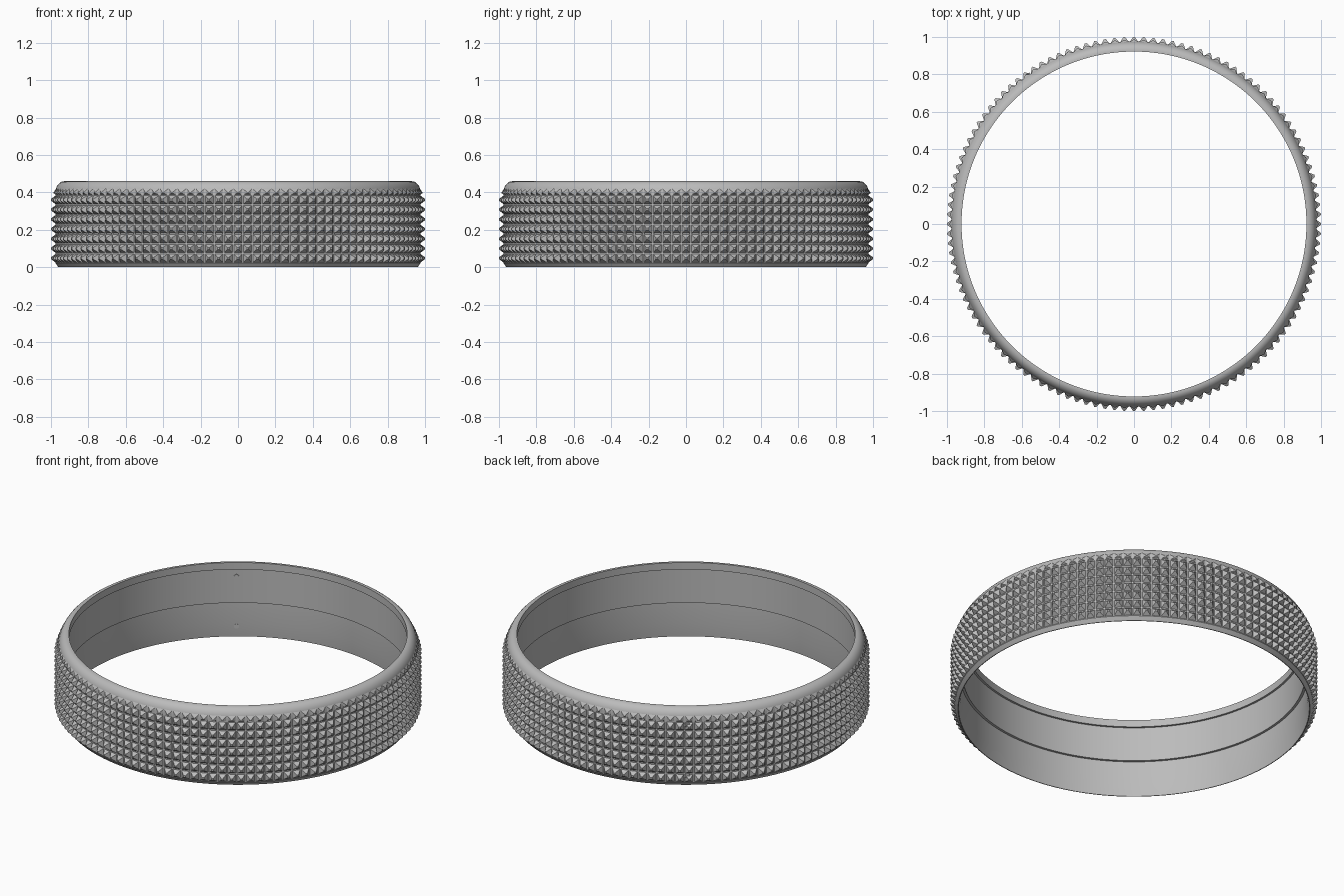
import bpy, bmesh, math
from mathutils import Matrix, Vector

if "Cube" in bpy.data.objects:
    bpy.data.objects.remove(bpy.data.objects["Cube"])

SEGMENTS = 240      # smoothness of the ring
COLUMNS = 120       # studs around the ring
ROWS = 7            # full rows of studs
PITCH = 0.052       # stud spacing in height
ROOT, TIP = 0.976, 1.0

grey = bpy.data.materials.new("satin grey")
grey.diffuse_color = (0.5, 0.5, 0.5, 1)
grey.use_nodes = True
grey.node_tree.nodes["Principled BSDF"].inputs["Base Color"].default_value = grey.diffuse_color


def add_object(name, bm, smooth=False):
    bmesh.ops.recalc_face_normals(bm, faces=bm.faces)
    mesh = bpy.data.meshes.new(name)
    bm.to_mesh(mesh)
    bm.free()
    mesh.materials.append(grey)
    obj = bpy.data.objects.new(name, mesh)
    bpy.context.collection.objects.link(obj)
    if smooth:
        bpy.ops.object.select_all(action='DESELECT')
        obj.select_set(True)
        bpy.context.view_layer.objects.active = obj
        bpy.ops.object.shade_smooth_by_angle(angle=math.radians(25))
    return obj


def polar(r, angle, z):
    return Vector((r * math.cos(angle), r * math.sin(angle), z))


# Ring body: closed cross-section with rounded shoulder, inner lip and stepped bore
profile = [(0.960, 0.0), (ROOT, 0.022)]
for i in range(9):
    a = math.radians(90 * i / 8)
    profile.append((0.928 + (ROOT - 0.928) * math.cos(a), 0.40 + 0.06 * math.sin(a)))
profile += [(0.922, 0.46), (0.922, 0.418), (0.934, 0.418), (0.934, 0.212),
            (0.948, 0.212), (0.948, 0.082), (0.956, 0.0)]
bm = bmesh.new()
loops = [[bm.verts.new(polar(r, math.tau * s / SEGMENTS, z)) for r, z in profile]
         for s in range(SEGMENTS)]
count = len(profile)
for s in range(SEGMENTS):
    a, b = loops[s], loops[(s + 1) % SEGMENTS]
    for i in range(count):
        j = (i + 1) % count
        bm.faces.new((a[i], b[i], b[j], a[j]))
add_object("ring_body", bm, smooth=True)


# Knurled grip: blunt pyramids set around the outside
def add_stud(bm, angle, z_low, z_high, z_tip, r_tip, blunt):
    half = math.pi / COLUMNS * 0.95
    base = [bm.verts.new(polar(ROOT - 0.003, angle + sa * half, z))
            for sa, z in ((-1, z_low), (1, z_low), (1, z_high), (-1, z_high))]
    dz = (z_high - z_low) / 2 * blunt
    top = [bm.verts.new(polar(r_tip, angle + sa * half * blunt, z_tip + sz * dz))
           for sa, sz in ((-1, -1), (1, -1), (1, 1), (-1, 1))]
    bm.faces.new(top)
    for i in range(4):
        j = (i + 1) % 4
        bm.faces.new((base[i], base[j], top[j], top[i]))


bm = bmesh.new()
for c in range(COLUMNS):
    angle = math.tau * c / COLUMNS
    for row in range(ROWS):
        z = 0.048 + row * PITCH
        add_stud(bm, angle, z - PITCH * 0.475, z + PITCH * 0.475, z, TIP, 0.2)
    # short clipped studs that run out into the shoulder
    z = 0.048 + (ROWS - 0.5) * PITCH
    add_stud(bm, angle, z + 0.001, z + 0.034, z + 0.012, 0.986, 0.15)
add_object("knurled_grip", bm)

# Two small radial pins through the wall
bm = bmesh.new()
pin_angle = math.radians(125.5)
for z, r_in in ((0.37, 0.930), (0.065, 0.946)):
    place = (Matrix.Translation(polar((r_in + 0.985) / 2, pin_angle, z))
             @ Matrix.Rotation(pin_angle, 4, 'Z') @ Matrix.Rotation(math.pi / 2, 4, 'Y'))
    bmesh.ops.create_cone(bm, cap_ends=True, segments=16, radius1=0.014, radius2=0.014,
                          depth=0.985 - r_in, matrix=place)
add_object("wall_pins", bm, smooth=True)
